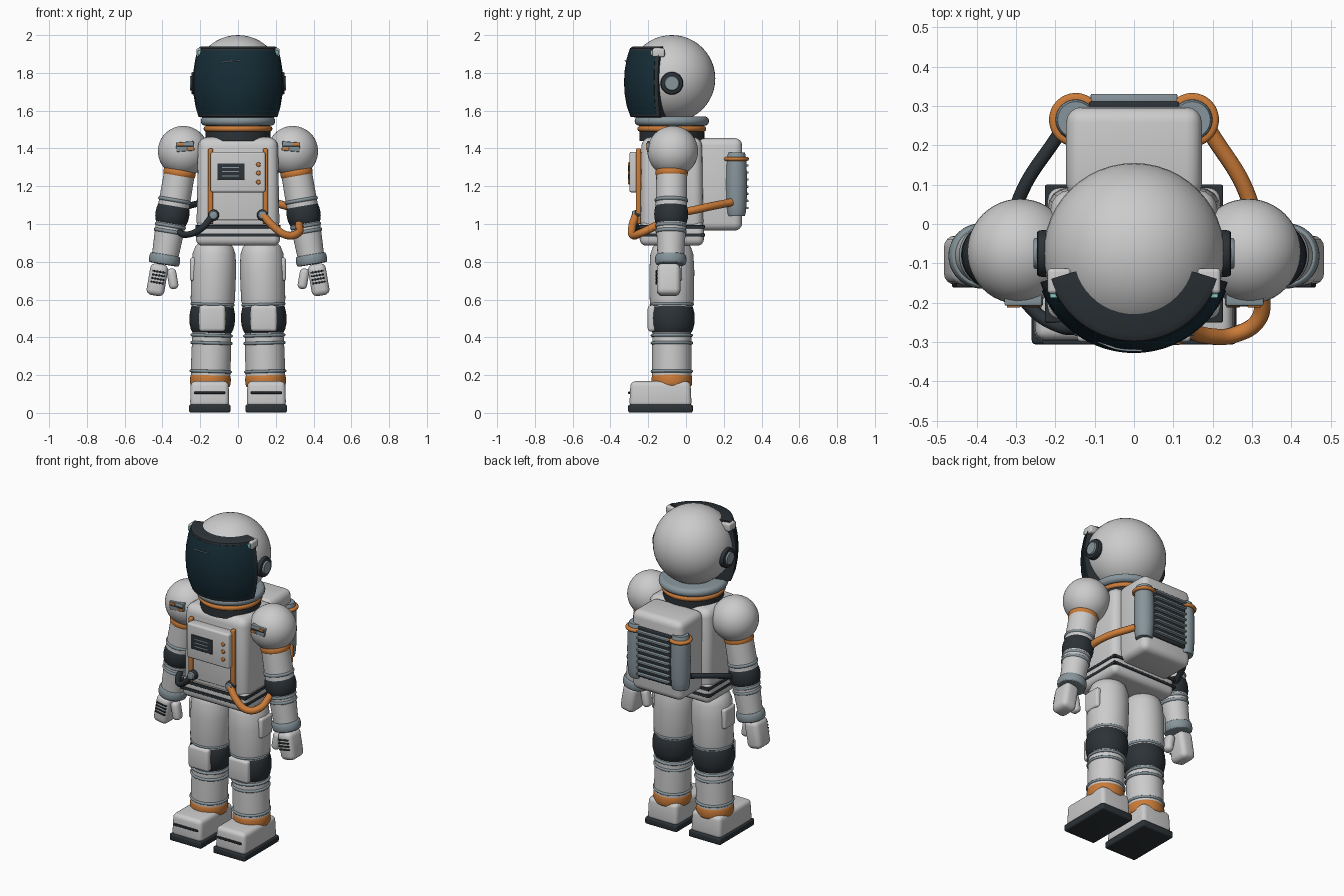
import bpy, bmesh
from math import sin, cos, pi, radians, atan2
from mathutils import Vector, Matrix

if "Cube" in bpy.data.objects:
    bpy.data.objects.remove(bpy.data.objects["Cube"])

def mat(name, *c):
    m = bpy.data.materials.new(name)
    m.diffuse_color = (*c, 1)
    m.use_nodes = True
    m.node_tree.nodes["Principled BSDF"].inputs["Base Color"].default_value = m.diffuse_color
    return m

DARK = mat("dark_rubber", .025, .032, .038)
ORANGE = mat("orange", .6, .2, .04)
STEEL = mat("steel", .24, .3, .33)
GLASS = mat("visor_glass", .008, .026, .038)
TEAL = mat("teal", .25, .6, .56)
SUIT = mat("suit", .66, .69, .68)
Y0 = -.075   # depth of the body axis

def finish(name, bm, m):
    bmesh.ops.remove_doubles(bm, verts=bm.verts, dist=1e-5)
    bmesh.ops.recalc_face_normals(bm, faces=bm.faces)
    me = bpy.data.meshes.new(name)
    bm.to_mesh(me)
    bm.free()
    if m:
        me.materials.append(m)
    ob = bpy.data.objects.new(name, me)
    bpy.context.collection.objects.link(ob)
    return ob

def box(name, c, size, bevel=.01, m=None, tilt=0, taper=1, seg=4):
    bm = bmesh.new()
    bmesh.ops.create_cube(bm, size=1)
    for v in bm.verts:
        k = taper if v.co.z > 0 else 1
        v.co = Vector((v.co.x * size[0] * k, v.co.y * size[1] * k, v.co.z * size[2]))
    if bevel:
        bmesh.ops.bevel(bm, geom=bm.edges[:], offset=bevel, segments=seg, profile=.5, affect='EDGES')
    bm.transform(Matrix.Translation(c) @ Matrix.Rotation(tilt, 4, 'Y'))
    return finish(name, bm, m)

def lathe(name, prof, base, axis=(0, 0, 1), m=None, a0=0, a1=360, n=48):
    """Sweep (radius, height) points round an axis starting at base."""
    bm = bmesh.new()
    prof = [(0, prof[0][1])] + list(prof) + [(0, prof[-1][1])]
    rows = []
    for i in range(n + 1):
        a = radians(a0 + (a1 - a0) * i / n)
        rows.append([bm.verts.new((r * cos(a), r * sin(a), h)) for r, h in prof])
    for p, q in zip(rows, rows[1:]):
        for i in range(len(prof) - 1):
            bm.faces.new((p[i], q[i], q[i + 1], p[i + 1]))
    if a1 - a0 < 360:
        bm.faces.new(rows[0])
        bm.faces.new(rows[-1])
    q = Vector((0, 0, 1)).rotation_difference(Vector(axis).normalized())
    bm.transform(Matrix.Translation(base) @ q.to_matrix().to_4x4())
    return finish(name, bm, m)

def ring(name, c, r, h, axis=(0, 0, 1), m=None, bulge=None):
    """Round-edged band of outer radius r and height h."""
    b = h / 2 if bulge is None else bulge
    prof = [(r - b + b * cos(t), h / 2 * sin(t)) for t in [-pi / 2 + pi * i / 8 for i in range(9)]]
    return lathe(name, prof, c, axis, m)

def ball(name, c, r, m=None):
    bm = bmesh.new()
    bmesh.ops.create_uvsphere(bm, u_segments=48, v_segments=24, radius=r)
    bm.transform(Matrix.Translation(c))
    return finish(name, bm, m)

def tube(name, pts, r, m):
    cu = bpy.data.curves.new(name, 'CURVE')
    cu.dimensions = '3D'
    cu.bevel_depth, cu.bevel_resolution, cu.use_fill_caps = r, 4, True
    sp = cu.splines.new('BEZIER')
    sp.bezier_points.add(len(pts) - 1)
    for b, p in zip(sp.bezier_points, pts):
        b.co = p
        b.handle_left_type = b.handle_right_type = 'AUTO'
    cu.materials.append(m)
    ob = bpy.data.objects.new(name, cu)
    bpy.context.collection.objects.link(ob)

# helmet, visor and neck
ball("helmet", (0, Y0, 1.77), .23)
frame = [(.2, -.185), (.219, -.182), (.235, -.13), (.247, -.06), (.249, 0), (.247, .06), (.235, .13), (.222, .18), (.205, .19)]
glass = [(.2, -.175), (.222, -.172), (.239, -.125), (.25, -.06), (.253, 0), (.25, .06), (.239, .125), (.226, .168), (.2, .172)]
lathe("visor_frame", frame, (0, Y0, 1.75), m=DARK, a0=-163, a1=-17)
lathe("visor", glass, (0, Y0, 1.75), m=GLASS, a0=-158, a1=-22)
tube("visor_reflection", [(-.09, -.3, 1.855), (-.04, -.318, 1.862), (.02, -.322, 1.865)], .003, STEEL)
ring("neck_ring", (0, Y0, 1.545), .197, .05, m=STEEL)
ring("neck_band", (0, Y0, 1.504), .182, .03, m=ORANGE)
lathe("neck", [(.172, 0), (.172, .1)], (0, Y0, 1.44), m=DARK)

# torso, belt and hips
box("torso", (0, Y0, 1.21), (.44, .335, .5), .05, SUIT, taper=.96)
box("belly_plate", (0, -.235, 1.2), (.27, .03, .36), .008)
box("hips", (0, Y0, .95), (.445, .34, .13), .035)
for z in (.985, .942):
    box("belt_stripe", (0, Y0, z), (.452, .35, .018), .004, DARK)

# chest panel
box("chest_panel", (0, -.27, 1.275), (.29, .06, .215), .012)
box("screen", (-.037, -.299, 1.277), (.145, .014, .088), .003, DARK)
for i, w in enumerate((.09, .09, .09)):
    box("screen_line", (-.04, -.306, 1.255 + i * .022), (w, .004, .006), 0, STEEL)
for z in (1.315, 1.27, 1.222):
    ring("button", (.108, -.301, z), .012, .012, (0, 1, 0), ORANGE, .004)

# backpack with vent
box("backpack", (0, .18, 1.21), (.345, .235, .49), .04)
box("vent", (0, .296, 1.215), (.23, .03, .31), .005, DARK)
for i in range(8):
    box("vent_slat", (0, .316, 1.085 + i * .0375), (.22, .03, .012), .003, STEEL, seg=2)

# hoses from backpack round to the chest
tube("orange_hose", [(.13, -.265, 1.05), (.19, -.285, .985), (.26, -.28, .94), (.315, -.245, .95), (.325, -.17, .985),
                     (.31, -.05, 1.05), (.29, .07, 1.08), (.19, .24, 1.115)], .021, ORANGE)
tube("dark_hose", [(-.13, -.265, 1.05), (-.19, -.26, .98), (-.26, -.215, .945), (-.31, -.13, .96),
                   (-.31, -.03, 1.04), (-.29, .07, 1.08), (-.19, .23, 1.115)], .017, DARK)

for s in (-1, 1):
    # earpiece and lamp
    ring("ear_disc", (s * .228, Y0, 1.745), .06, .036, (1, 0, 0), DARK, .006)
    ring("ear_cap", (s * .24, Y0, 1.745), .04, .03, (1, 0, 0), STEEL, .004)
    box("lamp", (s * .19, -.145, 1.907), (.06, .065, .048), .01)
    box("lamp_lens", (s * .19, -.182, 1.907), (.048, .012, .026), .003, TEAL)

    # chest strap and hose socket
    box("chest_strap", (s * .145, -.252, 1.2), (.026, .028, .4), .008, ORANGE)
    ring("hose_socket", (s * .13, -.255, 1.047), .03, .04, (0, 1, 0), DARK, .01)
    ring("socket_collar", (s * .13, -.27, 1.047), .024, .03, (0, 1, 0), STEEL, .006)

    # backpack canister
    can = (s * .148, .265, 1.21)
    ring("canister", can, .058, .335, m=STEEL, bulge=.012)
    ring("canister_band", (can[0], can[1], 1.345), .068, .022, m=ORANGE)

    # shoulder with patch
    ball("shoulder", (s * .29, -.07, 1.385), .134)
    box("shoulder_patch", (s * .28, -.19, 1.41), (.095, .035, .05), .004, STEEL, tilt=s * .08)
    for dx, dz in ((-.028, -.012), (.026, .012)):
        box("patch_mark", (s * (.28 + dx), -.207, 1.41 + dz), (.035, .01, .014), .002, ORANGE)
    box("patch_stripe", (s * .28, -.206, 1.411), (.085, .008, .008), 0, DARK)

    # arm: parts are placed by height on a slightly tilted axis
    ax = Vector((-s * .1, .008, .58)).normalized()
    tilt = atan2(ax.x, ax.z)
    def arm(z):
        t = (1.385 - z) / .58
        return Vector((s * (.29 + .1 * t), Y0 - .006 * t, z))
    lathe("upper_arm", [(.083, 0), (.081, .25)], arm(1.09), ax, SUIT)
    ring("arm_band", arm(1.27), .086, .036, ax, ORANGE, .008)
    ring("elbow", arm(1.052), .09, .125, ax, DARK, .025)
    for z in (1.125, .99, .96):
        ring("arm_ring", arm(z), .089 if z > 1 else .083, .02, ax, STEEL)
    lathe("forearm", [(.07, 0), (.08, .2)], arm(.82), ax, SUIT)
    ring("cuff", arm(.812), .083, .052, ax, STEEL, .008)

    # glove
    box("palm", arm(.705) + Vector((s * .02, -.01, 0)), (.095, .125, .17), .03, None, tilt)
    box("thumb", arm(.71) + Vector((-s * .06, -.025, 0)), (.05, .06, .11), .022, None, -tilt)
    for i in range(4):
        box("knuckle_line", arm(.69 + i * .019) + Vector((s * .018, -.073, 0)), (.07, .012, .009), .003, DARK, tilt, seg=2)

    # leg on a slightly splayed axis
    lx = Vector((-s * .022, 0, .75)).normalized()
    def leg(z):
        return Vector((s * (.125 + .022 * (.89 - z) / .75), Y0, z))
    lathe("thigh", [(.108, 0), (.117, .05), (.119, .2), (.114, .29), (.1, .33), (.075, .355)], leg(.55), lx, SUIT)
    ring("knee", leg(.5), .121, .165, lx, DARK, .03)
    lathe("shin", [(.104, 0), (.105, .13), (.102, .25)], leg(.18), lx, SUIT)
    for z in (.575, .41, .37, .22):
        ring("leg_ring", leg(z), .117 if z > .5 else .112, .016, lx, STEEL)
    box("knee_pad", leg(.5) + Vector((0, -.105, 0)), (.14, .045, .14), .018)
    box("thigh_pouch", (s * .23, Y0, .76), (.05, .11, .125), .015)
    ring("ankle_band", leg(.172), .108, .065, lx, ORANGE, .008)

    # boot
    box("boot", (s * .15, -.135, .1), (.208, .33, .135), .025, taper=.96)
    box("boot_sole", (s * .15, -.135, .023), (.22, .342, .042), .01, DARK)
    box("boot_strap", (s * .15, -.299, .107), (.165, .014, .012), .004, DARK)

# smooth shading with crisp edges
for ob in bpy.data.objects:
    if ob.type == 'MESH':
        ob.select_set(True)
        bpy.context.view_layer.objects.active = ob
bpy.ops.object.shade_smooth_by_angle(angle=radians(32))
